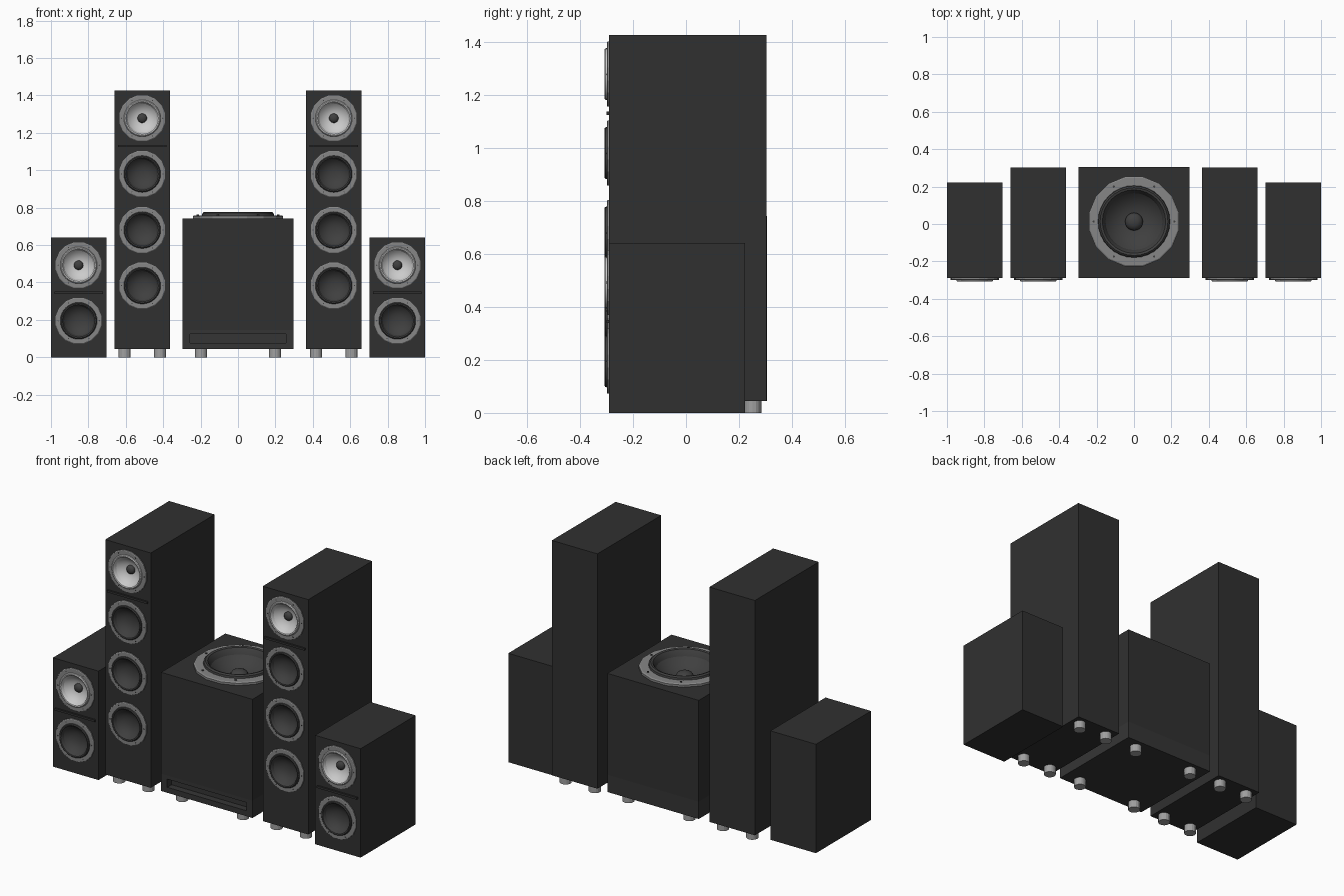
import bpy, bmesh, math
from mathutils import Matrix, Vector

if "Cube" in bpy.data.objects:
    bpy.data.objects.remove(bpy.data.objects["Cube"])

def mat(name, v):
    m = bpy.data.materials.new(name)
    m.diffuse_color = (v, v, v, 1)
    m.use_nodes = True
    m.node_tree.nodes["Principled BSDF"].inputs["Base Color"].default_value = m.diffuse_color
    return m

BLACK = mat("cabinet_black", 0.03)
BASE = mat("base_black", 0.036)
DARK = mat("cone_dark", 0.05)
RING = mat("ring_grey", 0.24)
LIGHT = mat("cone_light", 0.6)
METAL = mat("foot_metal", 0.35)
FRONT = -0.29
FACE_FRONT = Matrix.Rotation(math.pi / 2, 4, 'X')
FACE_UP = Matrix.Identity(4)

def finish(name, bm, material):
    bmesh.ops.recalc_face_normals(bm, faces=bm.faces)
    me = bpy.data.meshes.new(name)
    bm.to_mesh(me)
    bm.free()
    ob = bpy.data.objects.new(name, me)
    bpy.context.collection.objects.link(ob)
    me.materials.append(material)
    return ob

def add_box(bm, x0, x1, y0, y1, z0, z1):
    m = Matrix.Translation(((x0 + x1) / 2, (y0 + y1) / 2, (z0 + z1) / 2))
    bmesh.ops.create_cube(bm, size=1, matrix=m @ Matrix.Diagonal((x1 - x0, y1 - y0, z1 - z0, 1)))

def add_cyl(bm, matrix, r, depth, segs=24):
    bmesh.ops.create_cone(bm, cap_ends=True, segments=segs, radius1=r, radius2=r,
                          depth=depth, matrix=matrix)

def box(name, dims, material):
    bm = bmesh.new()
    add_box(bm, *dims)
    return finish(name, bm, material)

def cut(ob, cutter_bm):
    cutter = finish(ob.name + "_cutter", cutter_bm, BLACK)
    cutter.hide_render = True
    mod = ob.modifiers.new("cut", 'BOOLEAN')
    mod.operation = 'DIFFERENCE'
    mod.solver = 'EXACT'
    mod.object = cutter
    dg = bpy.context.evaluated_depsgraph_get()
    ob.data = bpy.data.meshes.new_from_object(ob.evaluated_get(dg))
    ob.modifiers.clear()
    bpy.data.objects.remove(cutter)

def lathe(name, profile, place, material, segs=32, phase=0.0, smooth=True, closed=False):
    bm = bmesh.new()
    rings = []
    for r, h in profile:
        if r == 0:
            rings.append([bm.verts.new((0, 0, h))] * segs)
        else:
            rings.append([bm.verts.new((r * math.cos(a), r * math.sin(a), h)) for a in
                          [2 * math.pi * (i + phase) / segs for i in range(segs)]])
    pairs = list(zip(rings, rings[1:])) + ([(rings[-1], rings[0])] if closed else [])
    for a, b in pairs:
        for i in range(segs):
            j = (i + 1) % segs
            bm.faces.new(list(dict.fromkeys((a[i], a[j], b[j], b[i]))))
    ob = finish(name, bm, material)
    ob.matrix_world = place
    if smooth:
        bpy.context.view_layer.objects.active = ob
        ob.select_set(True)
        bpy.ops.object.shade_smooth_by_angle(angle=math.radians(35))
        ob.select_set(False)

def driver(name, loc, turn, r, tweeter=False, cap=0.0, bolts=6):
    place = Matrix.Translation(loc) @ turn
    S = lambda pts: [(a * r, b * r) for a, b in pts]
    cone_mat = LIGHT if tweeter else DARK
    # faceted mounting ring
    lathe(name + "_ring", S([(1, 0), (1, .05), (.97, .07), (.79, .07), (.77, 0)]),
          place, RING, 16, 0.5, False, True)
    # rolled surround
    lathe(name + "_surround", S([(.79, .05), (.775, .115), (.74, .145), (.69, .13),
                                 (.65, .07), (.62, -.01)]), place, cone_mat)
    # recessed cone
    lathe(name + "_cone", S([(.62, -.01), (.56, -.07), (.44, -.16), (.3, -.22),
                             (.16, -.25), (0, -.26)]), place, cone_mat)
    if cap:
        lathe(name + "_dust_cap", S([(cap, -.26), (cap, -.18), (cap * .8, -.12),
                                     (cap * .45, -.085), (0, -.075)]), place, DARK, 20)
    # ring bolts
    bm = bmesh.new()
    for i in range(bolts):
        a = 2 * math.pi * i / bolts
        add_cyl(bm, Matrix.Translation((.88 * r * math.cos(a), .88 * r * math.sin(a), .07 * r)),
                .025 * r, .03 * r, 8)
    finish(name + "_bolts", bm, DARK).matrix_world = place

def speaker(name, x, back, z0, z1, tweeter_z, woofer_zs, bar_z):
    R = 0.125
    cabinet = box(name + "_cabinet", (x - .148, x + .148, FRONT, back, z0, z1), BLACK)
    bm = bmesh.new()
    for z in [tweeter_z] + woofer_zs:
        add_cyl(bm, Matrix.Translation((x, FRONT, z)) @ FACE_FRONT, R * .78, .08, 32)
    cut(cabinet, bm)
    driver(name + "_tweeter", (x, FRONT, tweeter_z), FACE_FRONT, R, True, .2)
    for i, z in enumerate(woofer_zs):
        driver(f"{name}_woofer_{i + 1}", (x, FRONT, z), FACE_FRONT, R)
    # trim bar under the tweeter
    box(name + "_trim_bar", (x - .13, x + .13, FRONT - .01, FRONT + .01, bar_z - .006, bar_z + .006), BLACK)

def feet(name, x, dx):
    bm = bmesh.new()
    for sx in (-1, 1):
        for sy in (-1, 1):
            add_cyl(bm, Matrix.Translation((x + sx * dx, .008 + sy * .243, .024)), .033, .048, 16)
    finish(name + "_feet", bm, METAL)

# tower and bookshelf speakers, left and right
for side, s in (("left", -1), ("right", 1)):
    speaker(side + "_tower", s * .512, .303, .045, 1.425, 1.278, [.98, .68, .383], 1.13)
    feet(side + "_tower", s * .512, .095)
    speaker(side + "_bookshelf", s * .852, .222, 0, .64, .492, [.195], .345)

# subwoofer with upward driver
sub = box("subwoofer_cabinet", (-.297, .297, FRONT, .306, .147, .742), BLACK)
bm = bmesh.new()
add_cyl(bm, Matrix.Translation((0, .013, .742)), .245 * .78, .16, 32)
cut(sub, bm)
driver("subwoofer_driver", (0, .013, .742), FACE_UP, .245, False, .195)

# subwoofer base with slot port
base = box("subwoofer_base", (-.297, .297, FRONT, .306, .045, .147), BASE)
bm = bmesh.new()
add_box(bm, -.257, .257, FRONT - .05, FRONT + .04, .077, .125)
cut(base, bm)
feet("subwoofer", 0, .198)
